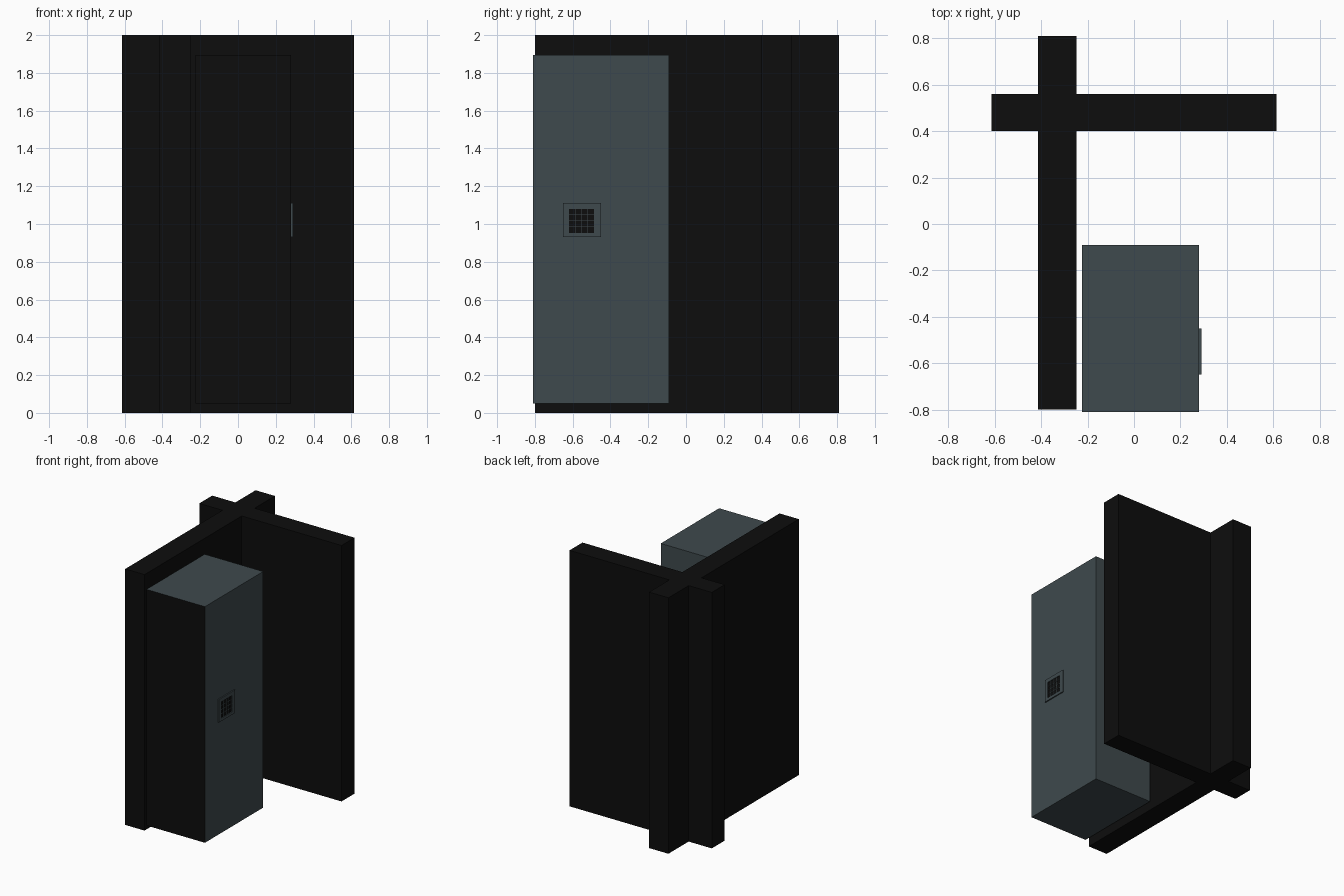
import bpy, bmesh

if "Cube" in bpy.data.objects:
    bpy.data.objects.remove(bpy.data.objects["Cube"])


def material(name, rgb):
    m = bpy.data.materials.new(name)
    m.diffuse_color = (*rgb, 1)
    m.use_nodes = True
    m.node_tree.nodes["Principled BSDF"].inputs["Base Color"].default_value = m.diffuse_color
    return m


black = material("black", (0.004, 0.004, 0.004))
slate = material("slate grey", (0.049, 0.067, 0.074))


def finish(bm, name, *mats):
    bmesh.ops.recalc_face_normals(bm, faces=bm.faces)
    me = bpy.data.meshes.new(name)
    bm.to_mesh(me)
    bm.free()
    for m in mats:
        me.materials.append(m)
    ob = bpy.data.objects.new(name, me)
    bpy.context.collection.objects.link(ob)
    return ob


def add_box(bm, x0, x1, y0, y1, z0, z1):
    vs = bmesh.ops.create_cube(bm, size=1)["verts"]
    for v in vs:
        v.co = (x1 if v.co.x > 0 else x0,
                y1 if v.co.y > 0 else y0,
                z1 if v.co.z > 0 else z0)


# Crossing walls: one cross-shaped footprint raised to full height
footprint = [(-.415, -.80), (-.248, -.80), (-.248, .40), (.615, .40),
             (.615, .56), (-.248, .56), (-.248, .81), (-.415, .81),
             (-.415, .56), (-.615, .56), (-.615, .40), (-.415, .40)]
bm = bmesh.new()
face = bm.faces.new([bm.verts.new((x, y, 0)) for x, y in footprint])
top = bmesh.ops.extrude_face_region(bm, geom=[face])["geom"]
for v in top:
    if isinstance(v, bmesh.types.BMVert):
        v.co.z = 2
finish(bm, "crossing_walls", black)

# Cabinet: slate body with a black front face
bm = bmesh.new()
add_box(bm, -.225, .281, -.81, -.09, .05, 1.895)
bmesh.ops.recalc_face_normals(bm, faces=bm.faces)
for f in bm.faces:
    f.material_index = 1 if f.normal.y < -.5 else 0
finish(bm, "cabinet", slate, black)

# Vent plate frame on the right side, with a square opening
Y0, Y1, Z0, Z1 = -.65, -.45, .93, 1.11
a0, a1, b0, b1 = -.62, -.487, .953, 1.08
X0, X1 = .281, .29
bm = bmesh.new()
add_box(bm, X0, X1, Y0, a0, Z0, Z1)
add_box(bm, X0, X1, a1, Y1, Z0, Z1)
add_box(bm, X0, X1, a0, a1, Z0, b0)
add_box(bm, X0, X1, a0, a1, b1, Z1)
finish(bm, "vent_frame", slate)

# Black recess behind the grille
bm = bmesh.new()
add_box(bm, X0, X0 + .003, a0, a1, b0, b1)
finish(bm, "vent_recess", black)

# Thin grille bars
bm = bmesh.new()
w = .0015
for i in (1, 2, 3):
    y = a0 + (a1 - a0) * i / 4
    z = b0 + (b1 - b0) * i / 4
    add_box(bm, X0 + .003, X0 + .006, y - w, y + w, b0, b1)
    add_box(bm, X0 + .003, X0 + .0065, a0, a1, z - w, z + w)
finish(bm, "vent_grille", slate)
